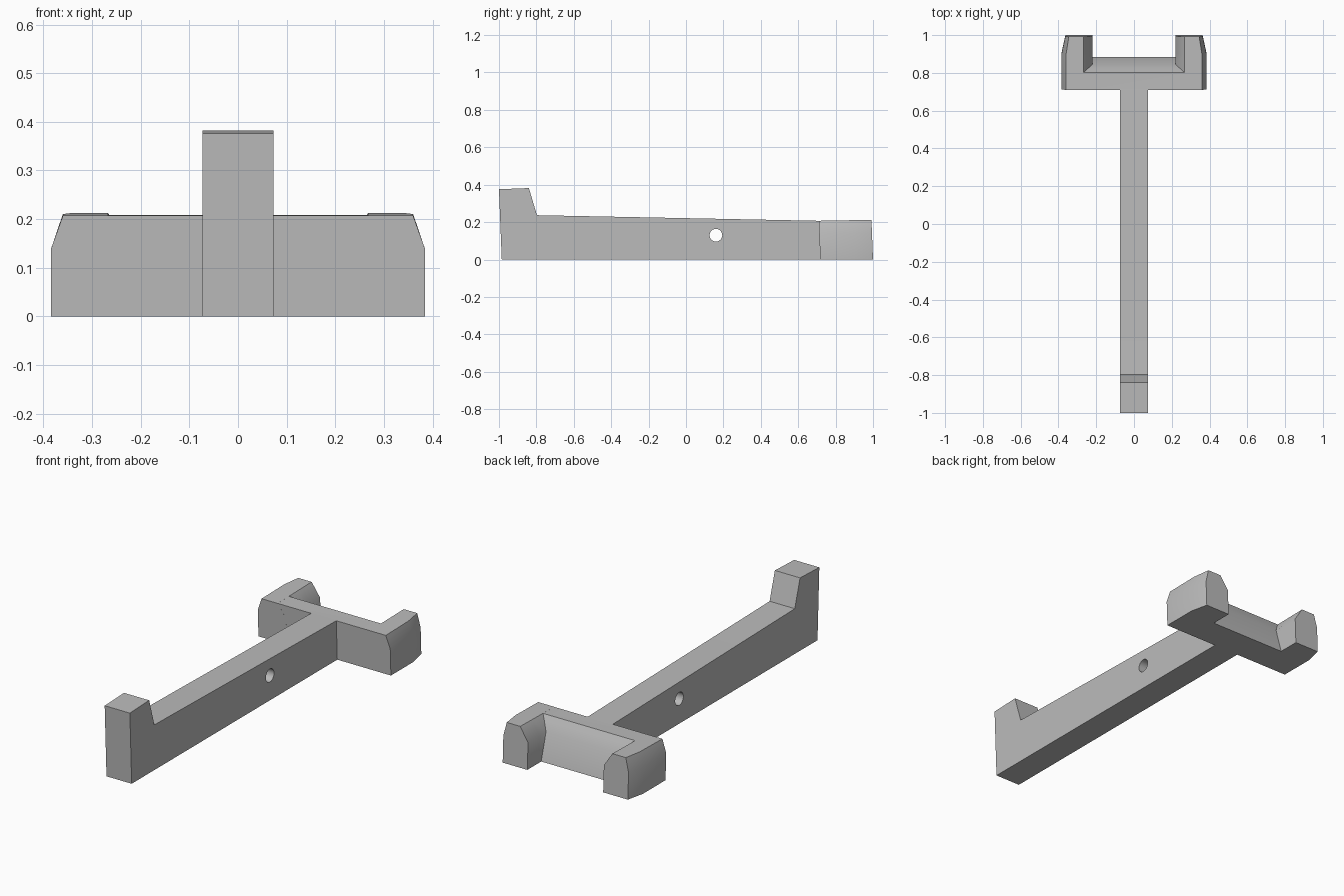
import bpy, bmesh, math

if "Cube" in bpy.data.objects:
    bpy.data.objects.remove(bpy.data.objects["Cube"], do_unlink=True)

grey = bpy.data.materials.new("plain grey")
grey.use_nodes = True
COLOUR = (0.5, 0.5, 0.5, 1)
grey.diffuse_color = COLOUR
grey.node_tree.nodes["Principled BSDF"].inputs["Base Color"].default_value = COLOUR

LEAN = -0.04          # upright faces lean slightly to the front


def loft(name, sections):
    """Closed solid through matching rings of 3D points."""
    bm = bmesh.new()
    rings = [[bm.verts.new(p) for p in ring] for ring in sections]
    n = len(rings[0])
    for a, b in zip(rings, rings[1:]):
        for i in range(n):
            j = (i + 1) % n
            bm.faces.new((a[i], a[j], b[j], b[i]))
    bm.faces.new(rings[0])
    bm.faces.new(rings[-1][::-1])
    bmesh.ops.recalc_face_normals(bm, faces=bm.faces)
    mesh = bpy.data.meshes.new(name)
    bm.to_mesh(mesh)
    bm.free()
    obj = bpy.data.objects.new(name, mesh)
    bpy.context.collection.objects.link(obj)
    mesh.materials.append(grey)
    return obj


def across(name, profile, half):
    """Side profile (y, z) extruded across x."""
    return loft(name, [[(x, y, z) for y, z in profile] for x in (-half, half)])


def top(y):
    return 0.207 + 0.018 * (y - 0.71)


def prong(name, side):
    """Fork prong with chamfered top and tapered tip."""
    rings = []
    for y, outer, upper in ((0.718, 0.384, 0.36), (0.905, 0.384, 0.36), (1.0, 0.363, 0.345)):
        t = top(y)
        section = ((0.22, 0), (0.22, 0.14), (0.267, t), (upper, t), (outer, 0.14), (outer, 0))
        rings.append([(side * x, y + LEAN * z, z) for x, z in section])
    return loft(name, rings)


def combine(target, tool, operation):
    mod = target.modifiers.new(operation.lower(), "BOOLEAN")
    mod.operation = operation
    mod.solver = "EXACT"
    mod.object = tool
    bpy.context.view_layer.objects.active = target
    bpy.ops.object.modifier_apply(modifier=mod.name)
    bpy.data.objects.remove(tool, do_unlink=True)


# long handle with the raised post at the front
handle = across("forked_lever", [(-0.985, 0), (-1.0, 0.376), (-0.84, 0.382),
                                 (-0.797, 0.237), (0.715, 0.207), (0.78, 0.205),
                                 (0.78, 0)], 0.073)

# crossbar with sloping inner face
crossbar = across("crossbar", [(0.718, 0), (0.71, top(0.71)), (0.803, top(0.803)),
                               (0.845, 0.14), (0.885, 0)], 0.3)
combine(handle, crossbar, "UNION")

# mirrored prongs
for label, side in (("left", 1), ("right", -1)):
    combine(handle, prong(label + "_prong", side), "UNION")

# pivot hole through the handle
ring = [(0.16 + 0.034 * math.cos(math.tau * i / 24), 0.13 + 0.034 * math.sin(math.tau * i / 24))
        for i in range(24)]
cutter = across("hole_cutter", ring, 0.2)
cutter.hide_render = True
combine(handle, cutter, "DIFFERENCE")

bpy.ops.object.select_all(action="DESELECT")
handle.select_set(True)
bpy.context.view_layer.objects.active = handle
bpy.ops.object.shade_smooth_by_angle(angle=math.radians(40))
